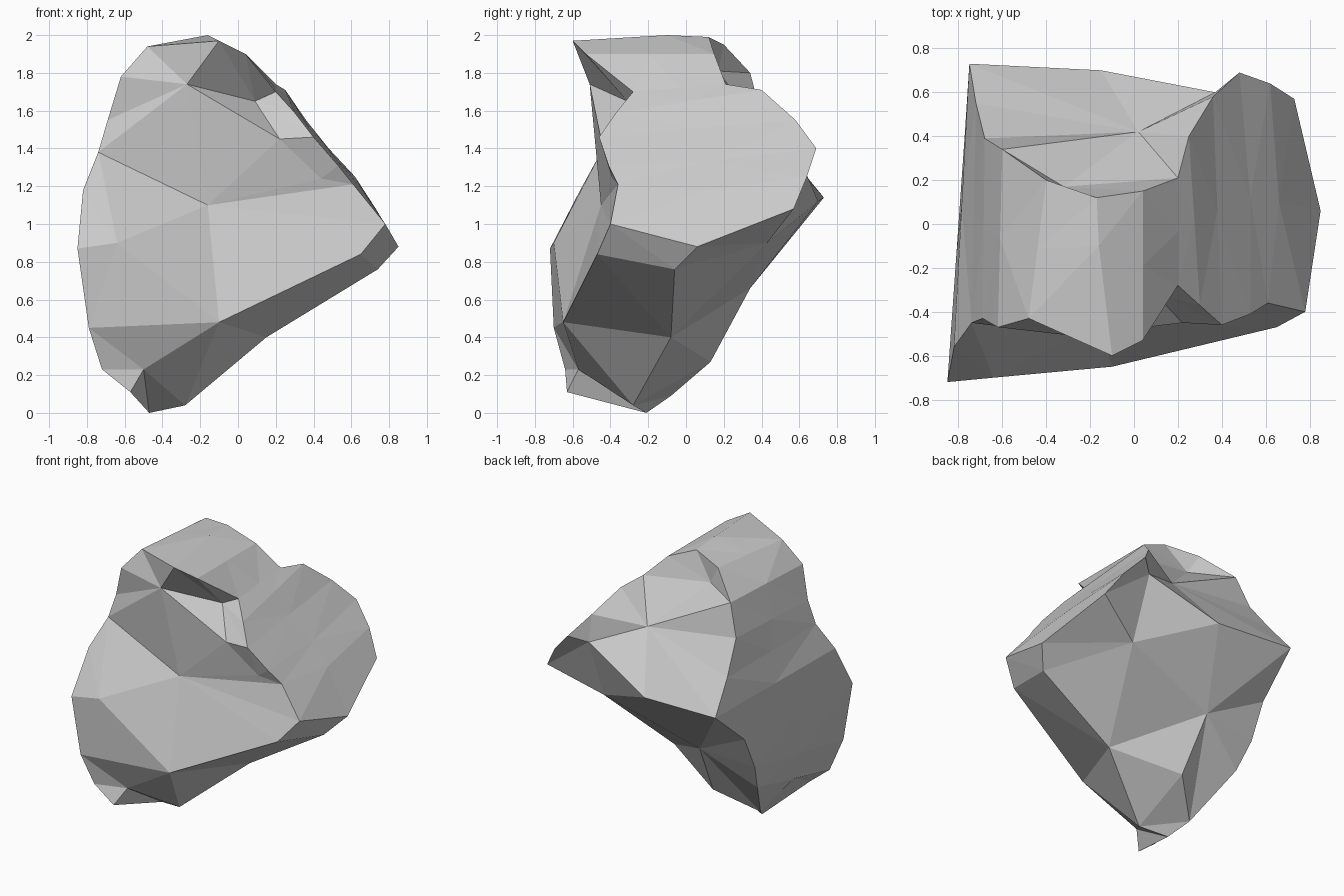
import bpy, bmesh
from mathutils import Vector

if "Cube" in bpy.data.objects:
    bpy.data.objects.remove(bpy.data.objects["Cube"])

# Rim of the broken front face, clockwise from the top
front_rim = [
    (-.10, -.60, 1.97), (.04, -.53, 1.90), (.20, -.28, 1.70), (.30, -.37, 1.59),
    (.40, -.46, 1.46), (.53, -.41, 1.31), (.61, -.36, 1.21), (.78, -.40, 1.0),
    (.65, -.47, .84), (-.10, -.65, .48), (-.50, -.57, .23), (-.57, -.63, .11),
    (-.72, -.64, .23), (-.79, -.70, .45), (-.85, -.72, .87), (-.82, -.56, 1.18),
    (-.74, -.45, 1.38), (-.69, -.43, 1.55), (-.62, -.47, 1.78), (-.48, -.43, 1.94)]

# Matching rim of the back face
back_rim = [
    (-.17, .12, 1.99), (.04, .15, 1.90), (.20, .21, 1.74), (.25, .40, 1.71),
    (.36, .58, 1.55), (.48, .69, 1.40), (.62, .64, 1.25), (.73, .57, 1.08),
    (.37, .43, .90), (-.35, .34, .66), (-.31, .13, .27), (-.55, -.08, .09),
    (-.72, .20, .42), (-.77, .30, .62), (-.77, .42, .87), (-.75, .73, 1.14),
    (-.72, .55, 1.36), (-.68, .39, 1.58), (-.60, .34, 1.80), (-.40, .20, 1.95)]

# Facet corners between the rims; elsewhere the side wall runs straight
middle = {0: (-.16, -.1, 2.0), 5: (.53, .12, 1.33), 6: (.66, .10, 1.18),
          7: (.85, .06, .88), 8: (.74, -.06, .76), 9: (.15, -.08, .40),
          10: (-.28, -.28, .04), 11: (-.47, -.21, 0)}

bm = bmesh.new()


def add_points(points):
    return [bm.verts.new(p) for p in points]


def fan(hub, ring):
    for a, b in zip(ring, ring[1:]):
        bm.faces.new((hub, a, b))


def pick(rim, first, last):
    return [rim[i % len(rim)] for i in range(first, last + 1)]


f = add_points(front_rim)
b = add_points(back_rim)
m = add_points(middle.get(i, (Vector(p) + Vector(q)) / 2)
               for i, (p, q) in enumerate(zip(front_rim, back_rim)))

# Side wall and underside
n = len(f)
for i in range(n):
    j = (i + 1) % n
    for r, s in ((f, m), (m, b)):
        bm.faces.new((r[i], r[j], s[j], s[i]))

# Front facets with the notch at upper right
centre, left, brow, ledge, notch, step = add_points([
    (-.16, -.45, 1.10), (-.64, -.70, .90), (-.27, -.51, 1.74),
    (.22, -.45, 1.45), (.09, -.31, 1.65), (.44, -.39, 1.24)])
fan(notch, [brow] + f[0:5] + [ledge, brow])
fan(step, [ledge] + f[4:7])
fan(centre, [brow, ledge, step] + f[6:10] + [left, f[16], brow])
fan(brow, pick(f, 16, 20))
fan(left, [f[9]] + f[13:17])
fan(f[10], [f[11], f[12], f[13], f[9]])

# Back facets: upper slope, steep top, overhang and lower undercut
slope, crest, overhang, ridge = add_points([
    (.02, .42, 1.49), (-.32, .17, 1.81), (.37, .60, 1.35), (-.15, .70, 1.12)])
fan(slope, [overhang, ridge] + b[15:19] + [crest] + b[2:5] + [overhang])
fan(crest, pick(b, 18, 22))
fan(overhang, b[4:9] + [ridge])
fan(b[9], [b[8], ridge] + b[15:9:-1])

bmesh.ops.triangulate(bm, faces=bm.faces[:], quad_method='SHORT_EDGE')
bmesh.ops.recalc_face_normals(bm, faces=bm.faces[:])
mesh = bpy.data.meshes.new("boulder")
bm.to_mesh(mesh)
bm.free()
boulder = bpy.data.objects.new("boulder", mesh)
bpy.context.collection.objects.link(boulder)
